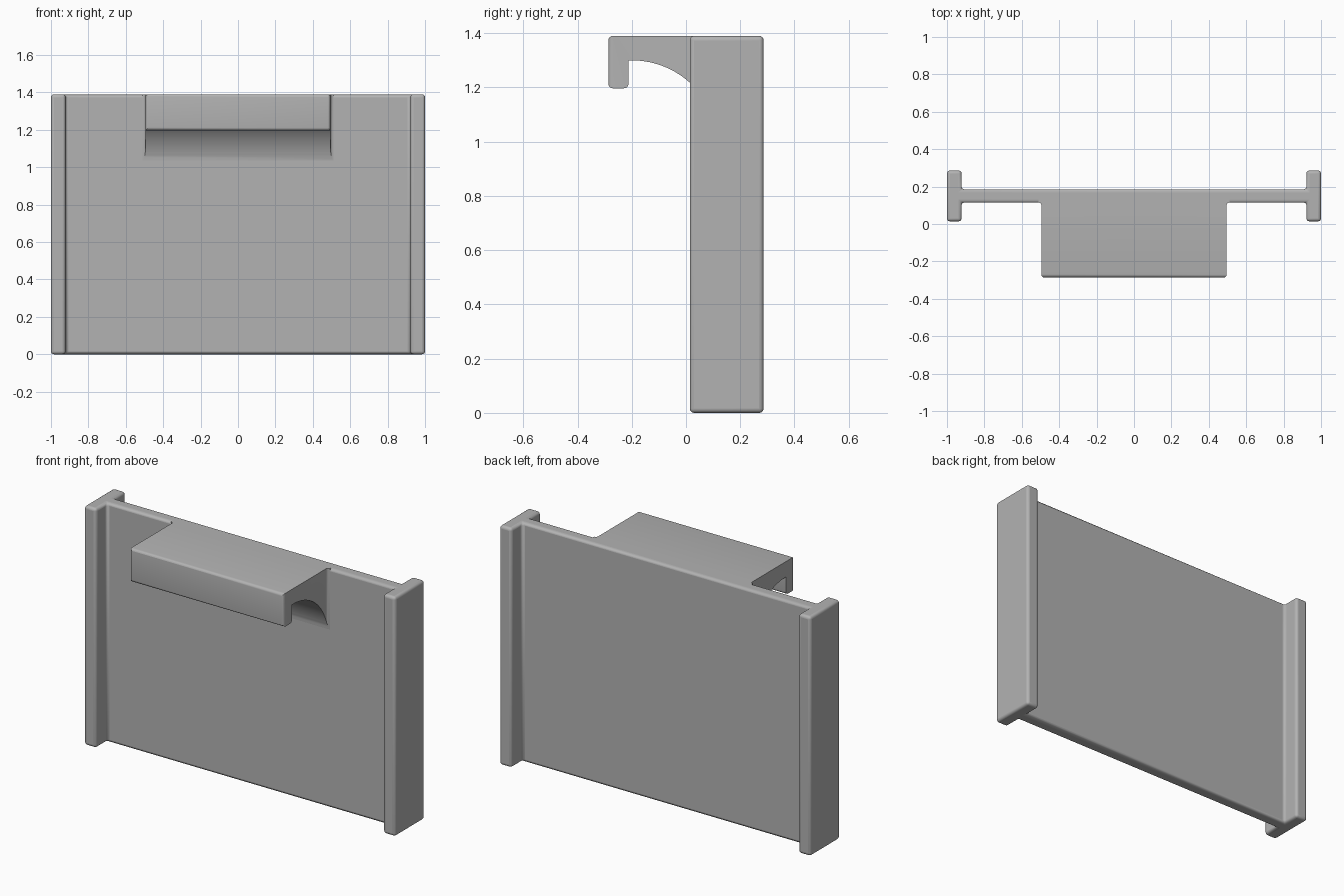
import bpy
import bmesh
from math import radians, sin, cos
from mathutils import Vector

if "Cube" in bpy.data.objects:
    bpy.data.objects.remove(bpy.data.objects["Cube"])

HEIGHT = 1.39
ROUND = 0.016

grey = bpy.data.materials.new("plain grey")
grey.use_nodes = True
grey.diffuse_color = (0.45, 0.45, 0.45, 1)
grey.node_tree.nodes["Principled BSDF"].inputs["Base Color"].default_value = (0.45, 0.45, 0.45, 1)


def prism(name, outline, offset):
    """Extrude a closed outline of 3D points along an offset vector."""
    bm = bmesh.new()
    face = bm.faces.new([bm.verts.new(p) for p in outline])
    result = bmesh.ops.extrude_face_region(bm, geom=[face])
    moved = [v for v in result["geom"] if isinstance(v, bmesh.types.BMVert)]
    bmesh.ops.translate(bm, verts=moved, vec=Vector(offset))
    bmesh.ops.recalc_face_normals(bm, faces=bm.faces)
    mesh = bpy.data.meshes.new(name)
    bm.to_mesh(mesh)
    bm.free()
    mesh.materials.append(grey)
    obj = bpy.data.objects.new(name, mesh)
    bpy.context.collection.objects.link(obj)
    return obj


def round_edges(obj, test):
    """Round the edges whose two end points pass the test."""
    bm = bmesh.new()
    bm.from_mesh(obj.data)
    edges = [e for e in bm.edges if test(e.verts[0].co, e.verts[1].co)]
    bmesh.ops.bevel(bm, geom=edges, offset=ROUND, segments=4, profile=0.5,
                    affect='EDGES', clamp_overlap=True)
    bm.to_mesh(obj.data)
    bm.free()


def smooth(obj):
    bpy.ops.object.select_all(action='DESELECT')
    obj.select_set(True)
    bpy.context.view_layer.objects.active = obj
    bpy.ops.object.shade_smooth_by_angle(angle=radians(35))


# Panel with a flange along each side, one continuous H-shaped plan
PANEL_FRONT, PANEL_BACK = 0.115, 0.185
FLANGE_FRONT, FLANGE_BACK = 0.014, 0.286
half = [(0.922, PANEL_FRONT), (0.922, FLANGE_FRONT), (1, FLANGE_FRONT),
        (1, FLANGE_BACK), (0.922, FLANGE_BACK), (0.922, PANEL_BACK)]
plan = half + [(-x, y) for x, y in reversed(half)]
panel = prism("flanged_panel", [(x, y, 0) for x, y in plan], (0, 0, HEIGHT))
bevel = panel.modifiers.new("rounded edges", 'BEVEL')
bevel.width = ROUND
bevel.segments = 4
bevel.limit_method = 'ANGLE'
smooth(panel)

# Hook side profile: lip, flat underside, then a quarter arc into the panel
HOOK_FRONT, LIP_BACK, INSIDE = -0.286, -0.212, 0.16
RADIUS, ARC_Y, ARC_Z = 0.32, -0.2, 0.98
profile = [(INSIDE, HEIGHT), (HOOK_FRONT, HEIGHT), (HOOK_FRONT, 1.197),
           (LIP_BACK, 1.197), (LIP_BACK, ARC_Z + RADIUS)]
for i in range(25):
    a = radians(90 * i / 24)
    profile.append((ARC_Y + RADIUS * sin(a), ARC_Z + RADIUS * cos(a)))
profile.append((INSIDE, ARC_Z))
hook = prism("hook", [(-0.6, y, z) for y, z in profile], (1.2, 0, 0))
round_edges(hook, lambda a, b: abs(a.x - b.x) > 1 and a.y < LIP_BACK + 0.001
            and abs(a.z - ARC_Z - RADIUS) > 0.01)

# Hook plan, with small fillets flaring into the panel, trims the hook sides
HALF_WIDTH = 0.495
side = [(HALF_WIDTH, HOOK_FRONT - 0.0001)]
for i in range(6):
    a = radians(90 * i / 5)
    side.append((HALF_WIDTH + ROUND * (1 - cos(a)), PANEL_FRONT - ROUND * (1 - sin(a))))
side.append((HALF_WIDTH + ROUND, INSIDE - 0.01))
trim_plan = side + [(-x, y) for x, y in reversed(side)]
trim = prism("hook_trim", [(x, y, 0.9) for x, y in trim_plan], (0, 0, 0.6))
round_edges(trim, lambda a, b: abs(a.z - b.z) > 0.5 and a.y < HOOK_FRONT + 0.01)
trim.hide_render = True
trim.hide_viewport = True
cut = hook.modifiers.new("trim sides", 'BOOLEAN')
cut.operation = 'INTERSECT'
cut.solver = 'EXACT'
cut.object = trim

# Apply the trim, remove the helper and smooth the hook
graph = bpy.context.evaluated_depsgraph_get()
finished = bpy.data.meshes.new_from_object(hook.evaluated_get(graph))
hook.modifiers.clear()
hook.data = finished
bpy.data.objects.remove(trim)
smooth(hook)
